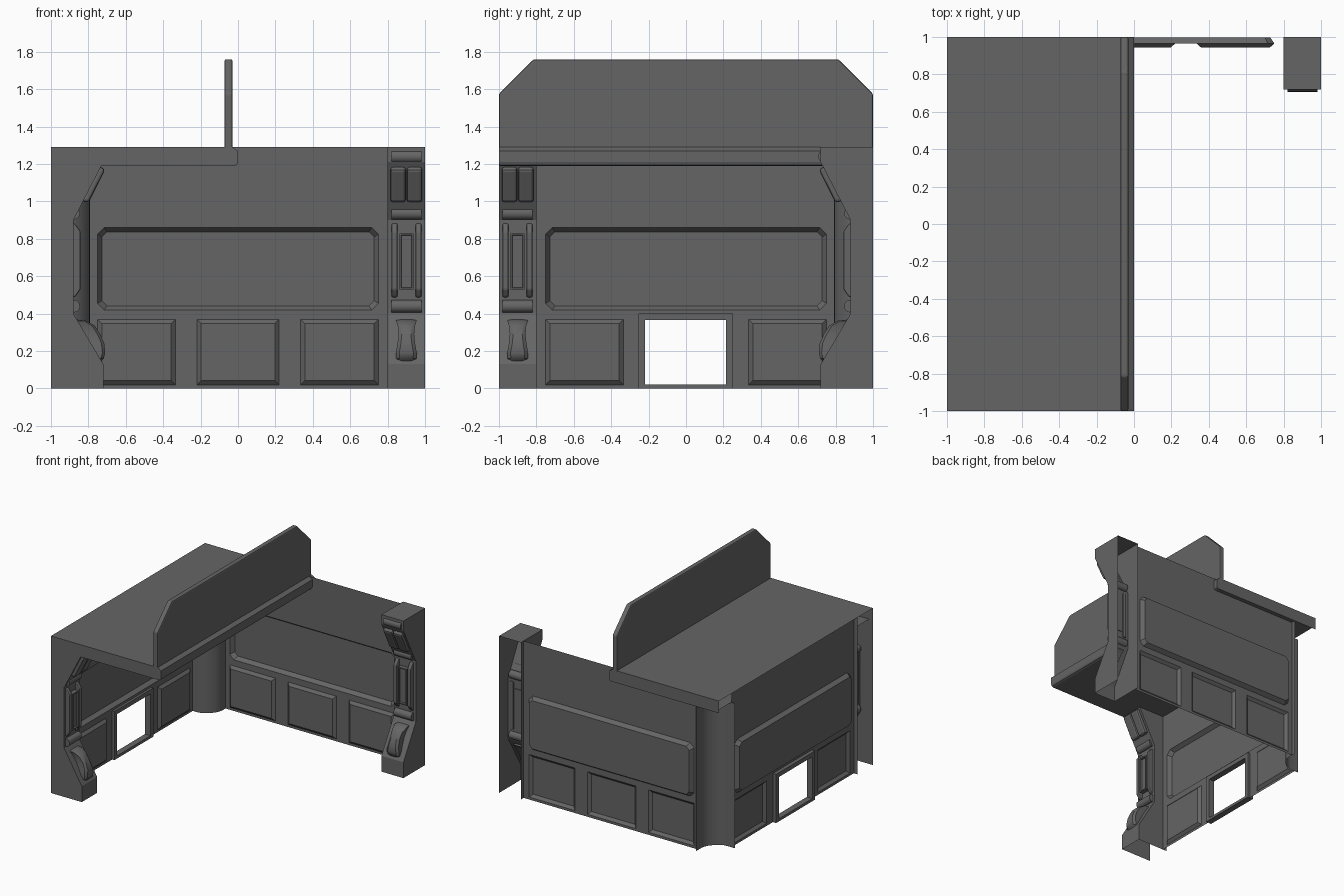
import bpy, bmesh, math
from mathutils import Matrix

if "Cube" in bpy.data.objects:
    bpy.data.objects.remove(bpy.data.objects["Cube"])

# Reflection that carries back-wall parts onto the left wall
SWAP = Matrix(((0, -1, 0, 0), (-1, 0, 0, 0), (0, 0, 1, 0), (0, 0, 0, 1)))

# Dark grey finish
DARK = bpy.data.materials.new("dark_grey")
DARK.diffuse_color = (0.13, 0.13, 0.13, 1)
DARK.use_nodes = True
DARK.node_tree.nodes["Principled BSDF"].inputs["Base Color"].default_value = DARK.diffuse_color


def finish(name, bm, bevel=0, segments=1, smooth=False, recalc=True):
    if recalc:
        bmesh.ops.recalc_face_normals(bm, faces=bm.faces)
    me = bpy.data.meshes.new(name)
    bm.to_mesh(me)
    bm.free()
    me.materials.append(DARK)
    ob = bpy.data.objects.new(name, me)
    bpy.context.collection.objects.link(ob)
    if bevel:
        m = ob.modifiers.new("edge_bevel", 'BEVEL')
        m.width, m.segments, m.limit_method = bevel, segments, 'ANGLE'
    if smooth:
        bpy.context.view_layer.objects.active = ob
        ob.select_set(True)
        bpy.ops.object.shade_smooth_by_angle(angle=math.radians(35))
        ob.select_set(False)
    return ob


def to_left(ob, name):
    c = ob.copy()
    c.data = ob.data.copy()
    c.name = name
    c.data.transform(SWAP)
    c.data.flip_normals()
    bpy.context.collection.objects.link(c)
    return c


def across(u, v, t):      # profile of depth from the back plane and height, swept along x
    return (t, 1 - u, v)


def along_y(u, v, t):
    return (u, t, v)


def along_x(u, v, t):
    return (t, u, v)


def upright(u, v, t):
    return (u, v, t)


def prism(name, pts, a, b, place=across, skip=(), caps=True, **kw):
    """Sweep a profile; sides listed in skip stay open."""
    bm = bmesh.new()
    A, B = [[bm.verts.new(place(u, v, t)) for u, v in pts] for t in (a, b)]
    n = len(pts)
    for i in range(n):
        if i not in skip:
            j = (i + 1) % n
            bm.faces.new((A[i], A[j], B[j], B[i]))
    if caps:
        bm.faces.new(A)
        bm.faces.new(B)
    return finish(name, bm, **kw)


def rect(x0, x1, z0, z1, c=0):
    if not c:
        return [(x0, z0), (x1, z0), (x1, z1), (x0, z1)]
    return [(x0 + c, z0), (x1 - c, z0), (x1, z0 + c), (x1, z1 - c),
            (x1 - c, z1), (x0 + c, z1), (x0, z1 - c), (x0, z0 + c)]


WALL_Y = 0.965


def wall(name, doorway):
    """Thin wall sheet with one sunk panel and raised panels below."""
    bm = bmesh.new()

    def loop(pts, y):
        return [bm.verts.new((x, y, z)) for x, z in pts]

    def ring_edges(vs):
        return [bm.edges.new((vs[i], vs[(i + 1) % len(vs)])) for i in range(len(vs))]

    edges = ring_edges(loop(rect(-0.79, 0.8, 0, 1.29), WALL_Y))
    panels = [((-0.75, 0.75, 0.42, 0.86), 0.035, 0.022, 0.998)]
    panels += [((x0, x1, 0.02, 0.37), 0, 0.022, 0.945)
               for x0, x1 in ((-0.75, -0.335), (-0.22, 0.22), (0.335, 0.75))]
    if doorway:
        panels.pop(2)
        edges += ring_edges(loop(rect(-0.235, 0.235, 0.01, 0.385), WALL_Y))
    sets = []
    for (x0, x1, z0, z1), c, w, y in panels:
        outer = loop(rect(x0, x1, z0, z1, c), WALL_Y)
        inner = loop(rect(x0 + w, x1 - w, z0 + w, z1 - w, c * 0.8), y)
        edges += ring_edges(outer)
        sets.append((outer, inner))
    bmesh.ops.triangle_fill(bm, edges=edges, use_beauty=True, normal=(0, -1, 0))
    for o, i in sets:
        n = len(o)
        for k in range(n):
            bm.faces.new((o[k], o[(k + 1) % n], i[(k + 1) % n], i[k]))
        bm.faces.new(i)
    bmesh.ops.recalc_face_normals(bm, faces=bm.faces)
    if sum(f.normal.y * f.calc_area() for f in bm.faces) > 0:
        bmesh.ops.reverse_faces(bm, faces=bm.faces)
    return finish(name, bm, recalc=False)


# Walls
wall("back_wall", False)
w = wall("left_wall", True)
w.data.transform(SWAP)
w.data.flip_normals()

# Doorway frame in the left wall
for nm, y0, y1, z0, z1 in (("jamb_front", -0.255, -0.218, 0, 0.4), ("jamb_back", 0.213, 0.25, 0, 0.4),
                           ("lintel", -0.218, 0.213, 0.365, 0.4), ("sill", -0.218, 0.213, 0, 0.022)):
    prism("doorway_" + nm, rect(y0, y1, z0, z1), -0.995, -0.945, along_x)

# Rounded corner column
half = [(-0.79, 1), (-0.79, 0.925), (-0.795, 0.895), (-0.81, 0.865)]
col = half + [(-0.835, 0.835)] + [(-y, -x) for x, y in reversed(half)]
prism("corner_column", col, 0, 1.19, upright, skip=(len(col) - 1,), caps=False, smooth=True)

# Roof deck, open toward the outside
prism("roof_deck", [(-1, 1.29), (-0.03, 1.29), (0, 1.27), (0, 1.21), (-0.006, 1.196), (-0.02, 1.19),
                    (-0.965, 1.19), (-1, 1.19)], -1, 1, along_y, skip=(6, 7))

# Parapet with clipped corners
prism("parapet", [(-1, 1.28), (1, 1.28), (1, 1.575), (0.815, 1.76), (-0.815, 1.76), (-1, 1.575)],
      -0.072, -0.03, along_x, bevel=0.009, segments=2)

# Buttress pillar at the right end of the back wall, open at back and bottom
parts = [prism("buttress", [(0, 0), (0.28, 0), (0.28, 0.13), (0.12, 0.4), (0.12, 0.9), (0.28, 1.21),
                            (0.28, 1.29), (0, 1.29)], 0.8, 1.0, skip=(0, 7))]

# Horizontal rolls
for nm, d, z in (("top", 0.263, 1.24), ("middle", 0.125, 0.937), ("lower", 0.125, 0.44)):
    pts = [(d + 0.03 * math.cos(a), z + 0.033 * math.sin(a))
           for a in (math.tau * k / 16 for k in range(16))]
    parts.append(prism(nm + "_roll", pts, 0.822, 0.98, smooth=True))

# Paired pads on the upper slope
for nm, x in (("left", 0.856), ("right", 0.944)):
    parts.append(prism(nm + "_pad", [(0.165, 1.0), (0.202, 0.995), (0.29, 1.17), (0.26, 1.19)],
                       x - 0.041, x + 0.041, bevel=0.014, segments=2))

# Side bars and central plate
for nm, x in (("left", 0.837), ("right", 0.965)):
    parts.append(prism(nm + "_bar", [(0.11, 0.485), (0.13, 0.49), (0.158, 0.53), (0.158, 0.84),
                                     (0.13, 0.88), (0.11, 0.885)],
                       x - 0.016, x + 0.016, bevel=0.008, segments=2))
bm = bmesh.new()
bmesh.ops.create_cube(bm, size=1, matrix=Matrix.Translation((0.901, 0.865, 0.68))
                      @ Matrix.Diagonal((0.076, 0.04, 0.3, 1)))
front = [f for f in bm.faces if f.normal.y < -0.9]
bmesh.ops.inset_region(bm, faces=front, thickness=0.012)
bmesh.ops.inset_region(bm, faces=front, thickness=0.004, depth=-0.012)
parts.append(finish("center_plate", bm))

# Curved foot bracket: stations of depth, height, half width
bm = bmesh.new()
rows = []
for d, z, h in ((0.14, 0.368, 0.05), (0.19, 0.362, 0.055), (0.235, 0.335, 0.046), (0.264, 0.29, 0.042),
                (0.285, 0.24, 0.047), (0.29, 0.19, 0.056), (0.282, 0.16, 0.054), (0.264, 0.142, 0.038)):
    inner = min(d - 0.03, 0.26 - (z - 0.13) * 0.6)
    ring = ((-h, inner), (-h, d - 0.015), (-h + 0.018, d), (h - 0.018, d), (h, d - 0.015), (h, inner))
    rows.append([bm.verts.new((0.9 + x, 1 - r, z)) for x, r in ring])
for r0, r1 in zip(rows, rows[1:]):
    for k in range(6):
        j = (k + 1) % 6
        bm.faces.new((r0[k], r0[j], r1[j], r1[k]))
bm.faces.new(rows[0])
bm.faces.new(rows[-1])
parts.append(finish("foot_bracket", bm, smooth=True))

# Second buttress at the front end of the left wall
for p in parts:
    to_left(p, "front_" + p.name)
